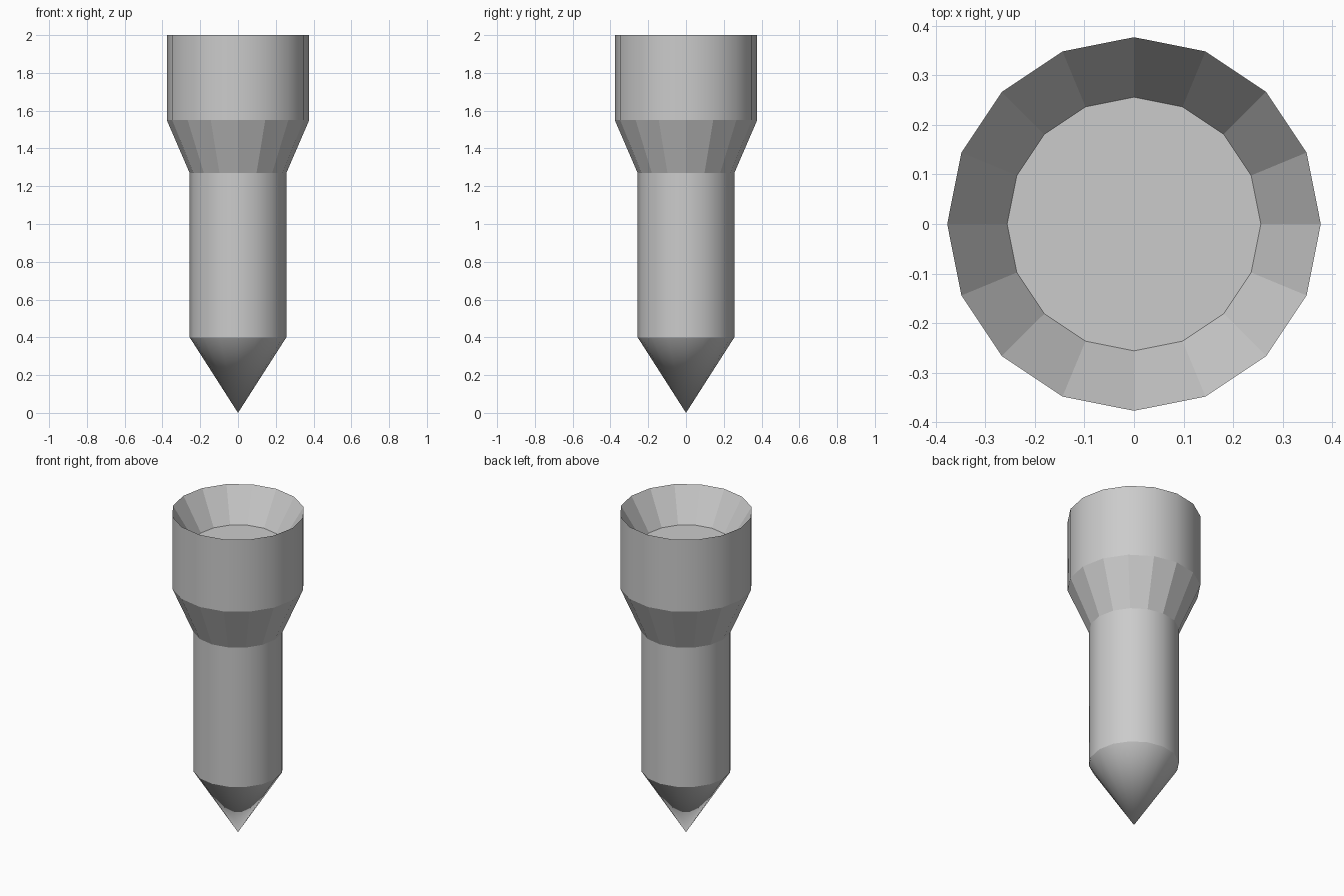
import bpy, bmesh
from math import cos, sin, tau

if "Cube" in bpy.data.objects:
    bpy.data.objects.remove(bpy.data.objects["Cube"])

SIDES = 16


def ring(bm, r, z):
    return [bm.verts.new((r * cos(tau * i / SIDES), r * sin(tau * i / SIDES), z))
            for i in range(SIDES)]


def bridge(bm, low, high, smooth):
    for i in range(SIDES):
        j = (i + 1) % SIDES
        bm.faces.new((low[i], low[j], high[j], high[i])).smooth = smooth


bm = bmesh.new()

# Rings above the point: radius, height, smooth shading of the band below
profile = [
    (0.256, 0.40, None),   # shoulder of the point
    (0.256, 1.27, True),   # straight shaft
    (0.377, 1.55, False),  # faceted flare
    (0.377, 2.00, True),   # head wall
    (0.256, 1.80, False),  # faceted recess in the head
]
rings = [ring(bm, r, z) for r, z, _ in profile]
for k in range(1, len(rings)):
    bridge(bm, rings[k - 1], rings[k], profile[k][2])

# Smooth conical point
tip = bm.verts.new((0, 0, 0))
for i in range(SIDES):
    j = (i + 1) % SIDES
    bm.faces.new((tip, rings[0][j], rings[0][i])).smooth = True
    bm.edges.get((rings[0][i], rings[0][j])).smooth = False

# Flat floor of the recess
bm.faces.new(rings[-1])

bmesh.ops.recalc_face_normals(bm, faces=bm.faces[:])
mesh = bpy.data.meshes.new("pointed_peg")
bm.to_mesh(mesh)
bm.free()
bpy.context.collection.objects.link(bpy.data.objects.new("pointed_peg", mesh))
